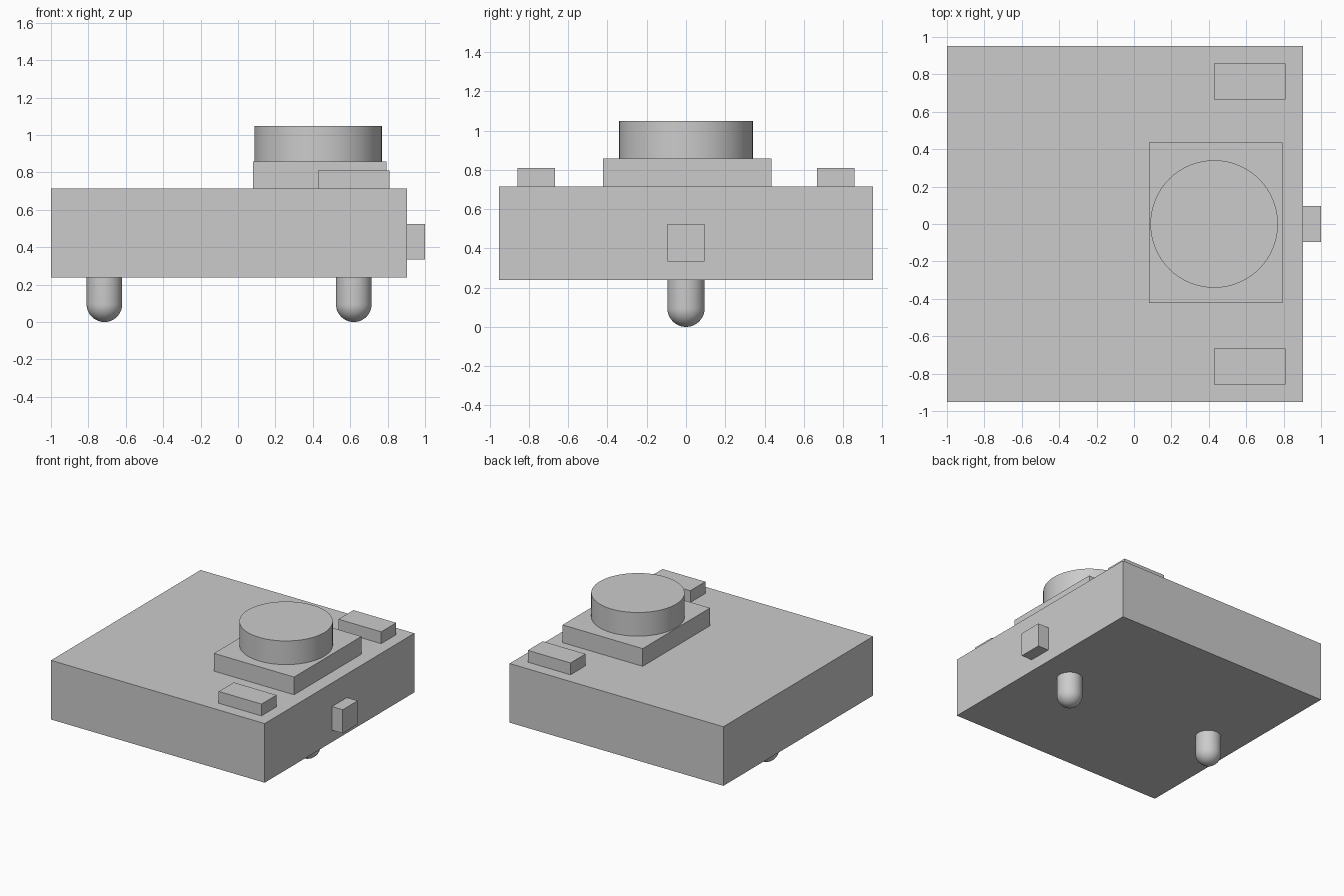
import bpy, bmesh, math

if "Cube" in bpy.data.objects:
    bpy.data.objects.remove(bpy.data.objects["Cube"], do_unlink=True)

U = 2 / 21  # module unit: the whole model is 21 units long

grey = bpy.data.materials.new("plain grey")
grey.use_nodes = True
COLOUR = (0.6, 0.6, 0.6, 1)
grey.diffuse_color = COLOUR
grey.node_tree.nodes["Principled BSDF"].inputs["Base Color"].default_value = COLOUR

MID = -0.5  # body centre along x, in units


def finish(name, bm, smooth=False):
    bmesh.ops.recalc_face_normals(bm, faces=bm.faces)
    mesh = bpy.data.meshes.new(name)
    bm.to_mesh(mesh)
    bm.free()
    mesh.materials.append(grey)
    obj = bpy.data.objects.new(name, mesh)
    bpy.context.collection.objects.link(obj)
    if smooth:
        bpy.ops.object.select_all(action='DESELECT')
        obj.select_set(True)
        bpy.context.view_layer.objects.active = obj
        bpy.ops.object.shade_smooth_by_angle(angle=math.radians(30))
    return obj


def box(name, centre, size):
    """Box with centre and size in units."""
    bm = bmesh.new()
    bmesh.ops.create_cube(bm, size=1)
    for v in bm.verts:
        v.co = [(c + p * s) * U for c, p, s in zip(centre, v.co, size)]
    return finish(name, bm)


def lathe(name, x, profile, steps=64):
    """Solid of revolution about a vertical axis at x, profile of (radius, z)."""
    bm = bmesh.new()
    verts = [bm.verts.new((r * U, 0, z * U)) for r, z in profile]
    edges = [bm.edges.new(pair) for pair in zip(verts, verts[1:])]
    bmesh.ops.spin(bm, geom=verts + edges, cent=(0, 0, 0), axis=(0, 0, 1),
                   angle=math.tau, steps=steps, use_duplicate=False)
    bmesh.ops.remove_doubles(bm, verts=bm.verts, dist=1e-5)
    obj = finish(name, bm, smooth=True)
    obj.location.x = x * U
    return obj


# Main housing
box("body", (MID, 0, 5), (20, 20, 5))

# Raised mount with round cap
box("cap_mount", (MID + 5.1, 0.07, 8.25), (7.5, 9, 1.5))
lathe("round_cap", MID + 5, [(0, 9), (3.58, 9), (3.58, 11), (0, 11)])

# Low blocks on either side of the cap
for side, y in (("left", 8), ("right", -8)):
    box(side + "_top_block", (MID + 7, y, 8), (4, 2, 1))

# Stud on the end face
box("end_stud", (10, 0, 4.5), (1, 2, 2))

# Round-tipped pins underneath
tip = [(math.sin(a), 1 - math.cos(a)) for a in (i * math.pi / 24 for i in range(13))]
for end, x in (("inner", -7), ("outer", 7)):
    lathe(end + "_pin", MID + x, tip + [(1, 2.5), (0, 2.5)], steps=40)
